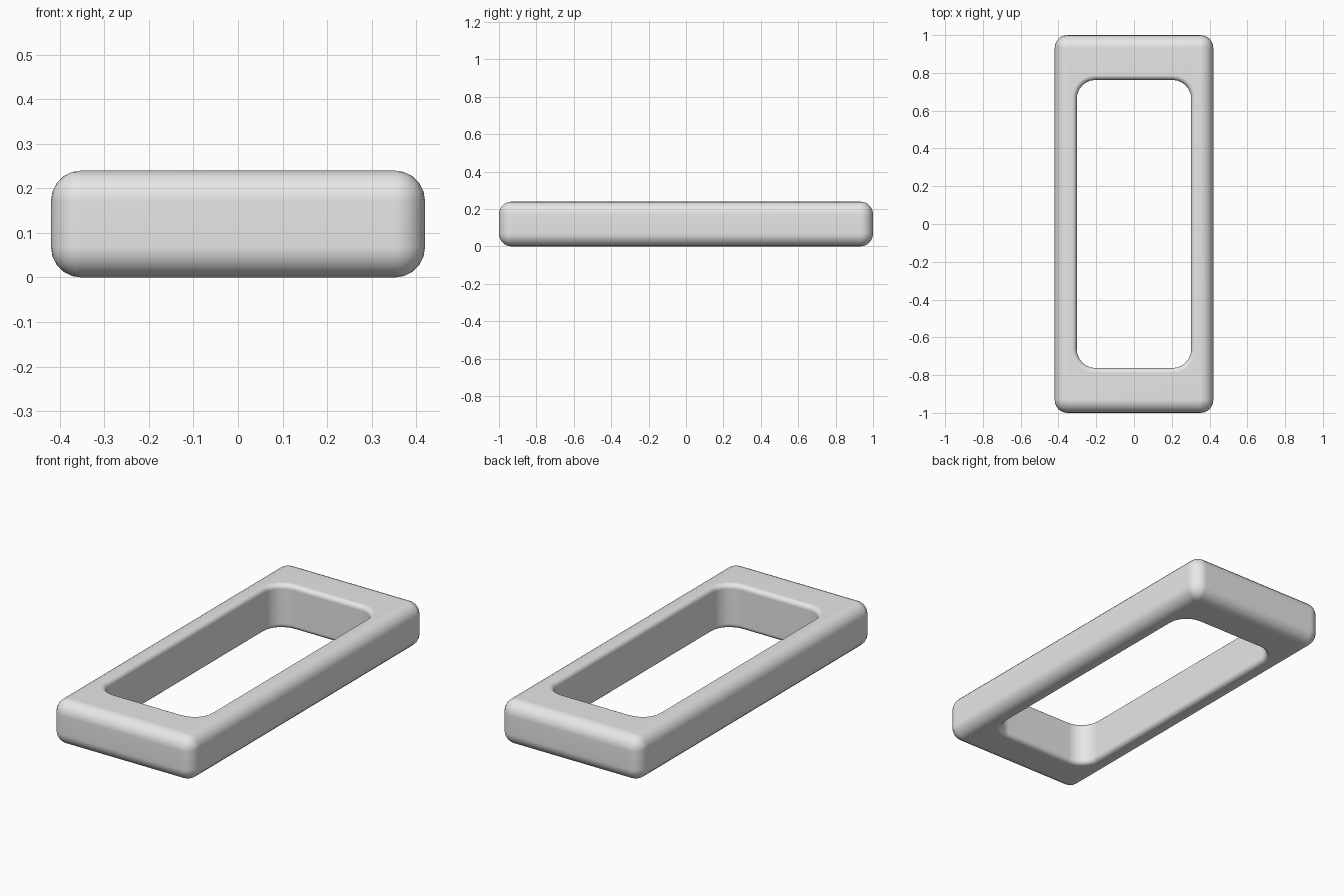
import bpy, bmesh, math

if "Cube" in bpy.data.objects:
    bpy.data.objects.remove(bpy.data.objects["Cube"])

SEG = 6          # corner segments
BEVEL_SEG = 5    # edge rounding segments
H = 0.24         # frame height


def rounded_ring(bm, hx, hy, r, z):
    """Rounded rectangle loop; r = 0 gives square corners."""
    ring = []
    for k, (sx, sy) in enumerate([(1, 1), (-1, 1), (-1, -1), (1, -1)]):
        for i in range(SEG + 1):
            a = math.pi / 2 * (k + i / SEG)
            ring.append(bm.verts.new((sx * (hx - r) + r * math.cos(a),
                                      sy * (hy - r) + r * math.sin(a), z)))
    return ring


def arc_section(b):
    """Edge rounding from bottom to top as (inset, z) pairs."""
    quarter = [(b * (1 - math.sin(t)), b * (1 - math.cos(t)))
               for t in (math.pi / 2 * i / BEVEL_SEG for i in range(BEVEL_SEG + 1))]
    return quarter + [(d, H - z) for d, z in reversed(quarter)]


bm = bmesh.new()
rings = []
# Outer wall, with ball corners
R = 0.068
for d, z in arc_section(R):
    rings.append(rounded_ring(bm, 0.42 - d, 1.0 - d, R - d, z))
# Opening wall, with softened rims
for d, z in reversed(arc_section(0.025)):
    rings.append(rounded_ring(bm, 0.303 + d, 0.763 + d, 0.10 + d, z))

# Skin the closed section
n = len(rings[0])
for j, a in enumerate(rings):
    b = rings[(j + 1) % len(rings)]
    for i in range(n):
        k = (i + 1) % n
        bm.faces.new((a[i], a[k], b[k], b[i]))
bmesh.ops.remove_doubles(bm, verts=bm.verts, dist=1e-5)
bmesh.ops.recalc_face_normals(bm, faces=bm.faces)

mesh = bpy.data.meshes.new("frame")
bm.to_mesh(mesh)
bm.free()
frame = bpy.data.objects.new("frame", mesh)
bpy.context.collection.objects.link(frame)

# Plain grey finish
grey = bpy.data.materials.new("light grey")
grey.diffuse_color = (0.8, 0.8, 0.8, 1)
grey.use_nodes = True
grey.node_tree.nodes["Principled BSDF"].inputs["Base Color"].default_value = grey.diffuse_color
mesh.materials.append(grey)

# Smooth rounding with flat faces kept even
mesh.polygons.foreach_set("use_smooth", [True] * len(mesh.polygons))
mod = frame.modifiers.new("even_shading", 'WEIGHTED_NORMAL')
mod.keep_sharp = True
